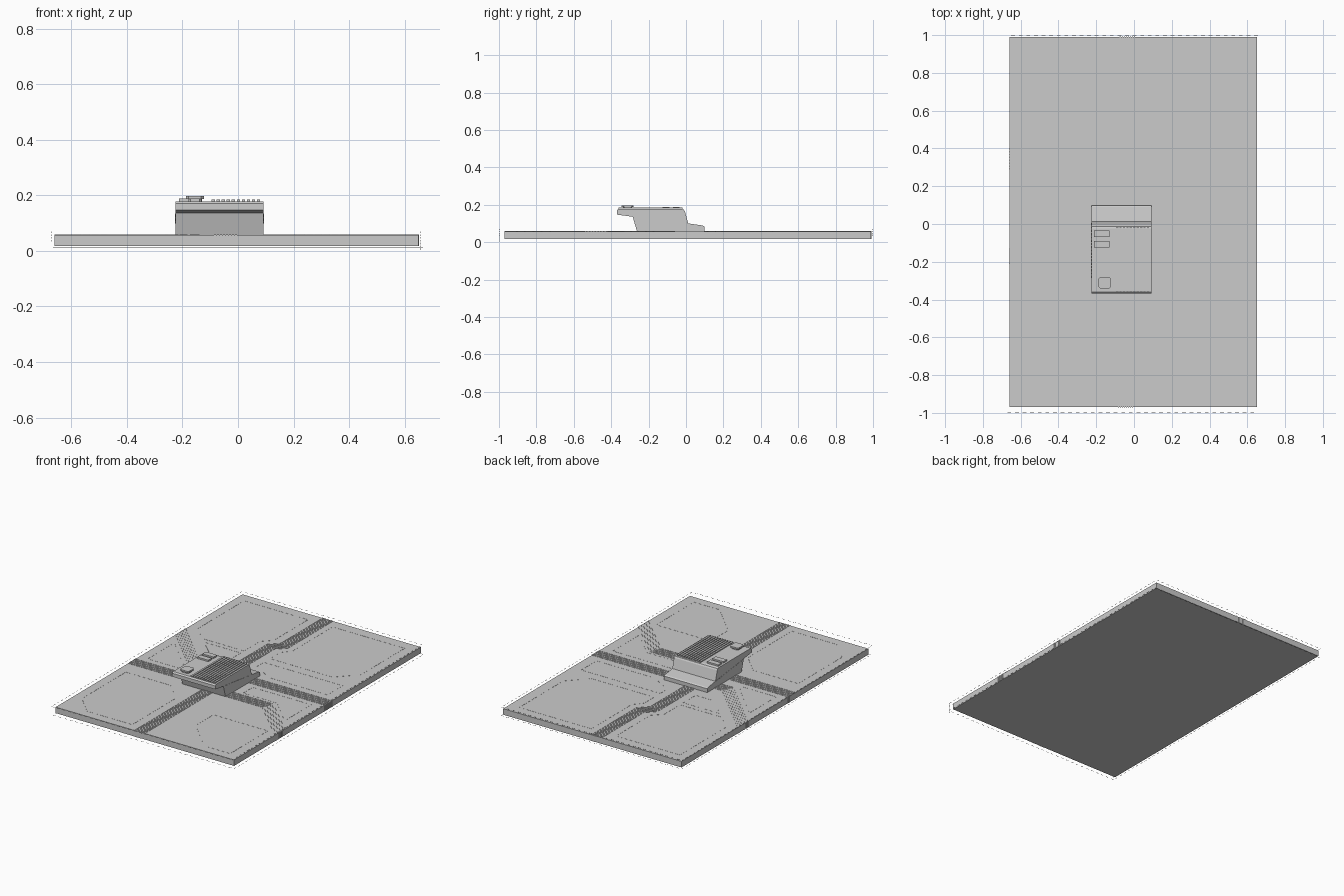
import bpy, bmesh
from mathutils import Vector

if "Cube" in bpy.data.objects:
    bpy.data.objects.remove(bpy.data.objects["Cube"])

XL, XR, YF, YB = -0.66, 0.65, -0.97, 0.99
Z0, ZT = 0.018, 0.058


def finish(bm, name):
    bmesh.ops.recalc_face_normals(bm, faces=bm.faces)
    me = bpy.data.meshes.new(name)
    bm.to_mesh(me)
    bm.free()
    ob = bpy.data.objects.new(name, me)
    bpy.context.collection.objects.link(ob)
    return ob


def prism(bm, pts, vec):
    """Closed prism from a polygon swept along vec."""
    vec = Vector(vec)
    a = [bm.verts.new(p) for p in pts]
    b = [bm.verts.new(Vector(p) + vec) for p in pts]
    bm.faces.new(a)
    bm.faces.new(b[::-1])
    n = len(a)
    for i in range(n):
        j = (i + 1) % n
        bm.faces.new((a[i], a[j], b[j], b[i]))


def box(bm, x0, x1, y0, y1, z0, z1):
    prism(bm, [(x0, y0, z0), (x1, y0, z0), (x1, y1, z0), (x0, y1, z0)], (0, 0, z1 - z0))


def bar(bm, p, q, r):
    """Thin square bar between two points."""
    p, q = Vector(p), Vector(q)
    d = (q - p).normalized()
    s = d.cross(Vector((0, 0, 1)) if abs(d.z) < 0.9 else Vector((1, 0, 0))).normalized() * r
    t = d.cross(s)
    prism(bm, [p + s + t, p - s + t, p - s - t, p + s - t], q - p)


def dashed(bm, pts, r, dash=0.03, gap=0.012, closed=True):
    pts = [Vector(p) for p in pts]
    for a, b in zip(pts, pts[1:] + pts[:1] if closed else pts[1:]):
        n = max(1, round((b - a).length / (dash + gap)))
        for i in range(n):
            bar(bm, a.lerp(b, i / n), a.lerp(b, (i + dash / (dash + gap)) / n), r)


def offset(path, o):
    """Mitred parallel copy of a 2D path."""
    pts = [Vector(p) for p in path]
    out = []
    for i, p in enumerate(pts):
        ns = []
        for a, b in zip(pts[max(i - 1, 0):i + 1], pts[max(i - 1, 0) + 1:i + 2]):
            d = (b - a).normalized()
            ns.append(Vector((-d.y, d.x)))
        m = (ns[0] + ns[-1]).normalized()
        out.append(p + m * (o / m.dot(ns[0])))
    return out


def bundle(name, path, count=8, pitch=0.0108, w=0.0055, h=0.0016):
    """Parallel traces running to the slab edge and down its side."""
    bm = bmesh.new()
    ax = 0 if path[-1][0] in (XL, XR) else 1
    edge = path[-1][ax]
    sgn = 1 if edge > 0 else -1
    for k in range(count):
        o = (k - (count - 1) / 2) * pitch
        sides = []
        for s in (-w / 2, w / 2):
            pts = offset(path, o + s)
            d = pts[-1] - pts[-2]
            pts[-1] = pts[-2] + d * ((edge - pts[-2][ax]) / d[ax])
            sides.append(pts)
        ring = sides[0] + sides[1][::-1]
        prism(bm, [(p.x, p.y, ZT - 0.001) for p in ring], (0, 0, h + 0.001))
        e0, e1 = sides[0][-1], sides[1][-1]
        out = (sgn * h, 0, 0) if ax == 0 else (0, sgn * h, 0)
        prism(bm, [(e0.x, e0.y, Z0), (e1.x, e1.y, Z0), (e1.x, e1.y, ZT + h), (e0.x, e0.y, ZT + h)], out)
    return finish(bm, name)


# base slab
bm = bmesh.new()
box(bm, XL, XR, YF, YB, Z0, ZT)
finish(bm, "base_slab")

# trace bundles leaving the central module
bundle("trace_front", [(-0.045, -0.25), (-0.045, YF)])
bundle("trace_back", [(-0.095, 0.05), (-0.095, 0.475), (-0.035, 0.535), (-0.035, YB)])
bundle("trace_left", [(-0.2, -0.17), (XL, -0.17)])
bundle("trace_right", [(0.08, 0.02), (XR, 0.02)])
bundle("trace_left_diagonal", [(-0.2, -0.015), (-0.3, -0.015), (XL, 0.345)])
bundle("trace_right_diagonal", [(0.08, -0.22), (0.375, -0.22), (XR, -0.485)])

# dashed panel outlines on the slab
panels = [
    [(-0.6, 0.92), (-0.13, 0.92), (-0.13, 0.56), (-0.19, 0.5), (-0.19, 0.335), (-0.5, 0.335), (-0.6, 0.44)],
    [(0.05, 0.92), (0.58, 0.92), (0.58, 0.46), (0.46, 0.335), (0.0, 0.335), (0.0, 0.44), (0.05, 0.5)],
    [(-0.46, 0.3), (-0.19, 0.3), (-0.19, 0.17), (-0.32, 0.17)],
    [(0.0, 0.27), (0.58, 0.27), (0.58, 0.11), (0.15, 0.11), (0.0, 0.2)],
    [(-0.6, -0.32), (-0.27, -0.32), (-0.14, -0.45), (-0.14, -0.91), (-0.47, -0.91), (-0.6, -0.78)],
    [(0.18, -0.515), (0.58, -0.515), (0.58, -0.91), (0.39, -0.91), (0.18, -0.7)],
    [(-0.6, 0.19), (-0.36, -0.05), (-0.36, -0.09), (-0.6, -0.09)],
    [(0.15, -0.06), (0.58, -0.06), (0.58, -0.34), (0.4, -0.16), (0.15, -0.16)],
]
bm = bmesh.new()
for pts in panels:
    dashed(bm, [(x, y, ZT) for x, y in pts], 0.0009)
finish(bm, "panel_lines")

# fine dashed border floating around the slab
bm = bmesh.new()
for z, x0, x1, y0, y1 in ((0.07, -0.67, 0.656, -0.999, 0.999), (0.011, -0.665, 0.665, -0.99, 0.995)):
    dashed(bm, [(x0, y0, z), (x1, y0, z), (x1, y1, z), (x0, y1, z)], 0.0007, 0.02, 0.02)
for x, y in ((-0.67, -0.999), (0.656, -0.999), (0.656, 0.999), (-0.67, 0.999)):
    dashed(bm, [(x, y, 0.07), (x, y, 0.03)], 0.0007, 0.006, 0.004, False)
dashed(bm, [(0.656, -0.999, 0.03), (0.656, -0.999, 0.0)], 0.0007, 0.006, 0.004, False)
finish(bm, "border_lines")

# central module body
X0, X1 = -0.225, 0.092
profile = [(-0.26, 0.05), (0.098, 0.05), (0.098, 0.083), (0.09, 0.089), (0.012, 0.1), (-0.006, 0.165),
           (-0.012, 0.174), (-0.024, 0.178), (-0.36, 0.178), (-0.369, 0.17), (-0.369, 0.147), (-0.285, 0.136)]
bm = bmesh.new()
prism(bm, [(X0, y, z) for y, z in profile], (X1 - X0, 0, 0))
finish(bm, "module_body")

# dashed seam on each side of the module
bm = bmesh.new()
for x in (X0, X1):
    dashed(bm, [(x, -0.285, 0.135), (x, 0.01, 0.1)], 0.0015, 0.012, 0.006, False)
finish(bm, "module_seam")

# cooling ribs on the module top
bm = bmesh.new()
for i in range(10):
    x = -0.095 + i * 0.0181
    box(bm, x, x + 0.012, -0.36, -0.018, 0.176, 0.185)
finish(bm, "cooling_ribs")

# two keys and their raised caps
bm = bmesh.new()
for y in (-0.07, -0.125):
    box(bm, -0.212, -0.13, y, y + 0.036, 0.176, 0.188)
finish(bm, "top_keys")

# square button with clipped corners on a stem
bm = bmesh.new()
for cx, cy, r, z0, z1 in ((-0.155, -0.312, 0.024, 0.176, 0.188), (-0.155, -0.312, 0.032, 0.187, 0.197)):
    c = r * 0.7
    ring = [(r, -c), (r, c), (c, r), (-c, r), (-r, c), (-r, -c), (-c, -r), (c, -r)]
    prism(bm, [(cx + x, cy + y, z0) for x, y in ring], (0, 0, z1 - z0))
finish(bm, "top_button")
